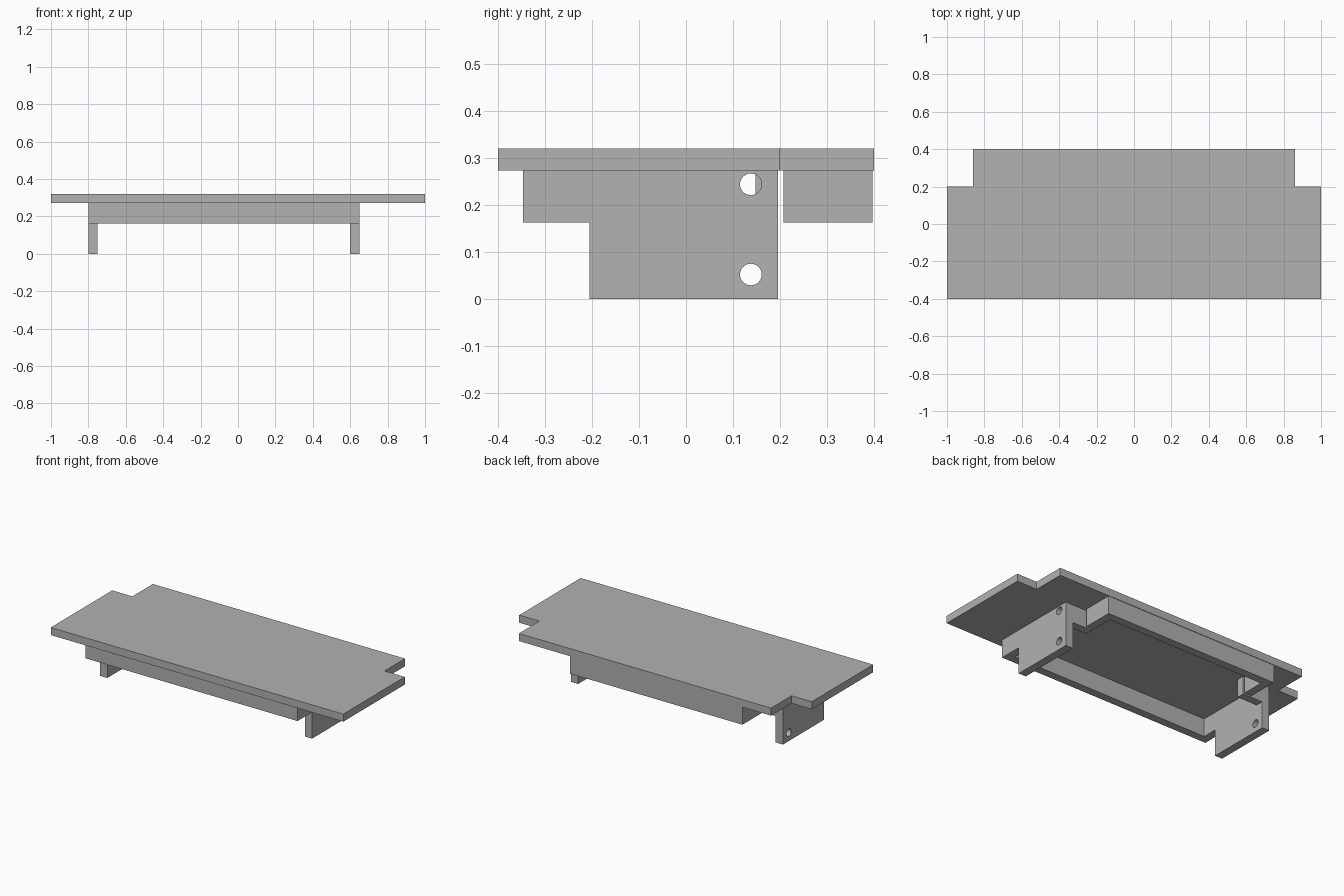
import bpy
from math import cos, sin, pi
from mathutils import Matrix

old = bpy.data.objects.get("Cube")
if old:
    bpy.data.objects.remove(old, do_unlink=True)

grey = bpy.data.materials.new("plain grey")
grey.use_nodes = True
color = (0.445, 0.445, 0.445, 1)
grey.diffuse_color = color
grey.node_tree.nodes["Principled BSDF"].inputs["Base Color"].default_value = color

UP = Matrix.Identity(4)
# Profile axes (u, v, depth) become (y, z, x)
SIDEWAYS = Matrix(((0, 0, 1, 0), (1, 0, 0, 0), (0, 1, 0, 0), (0, 0, 0, 1)))


def extrude(name, outlines, low, high, frame=UP):
    """Extrude a flat outline (later outlines are holes) from low to high."""
    curve = bpy.data.curves.new(name, "CURVE")
    curve.dimensions = "2D"
    curve.fill_mode = "BOTH"
    curve.extrude = (high - low) / 2
    for outline in outlines:
        spline = curve.splines.new("POLY")
        spline.points.add(len(outline) - 1)
        for point, (u, v) in zip(spline.points, outline):
            point.co = (u, v, 0, 1)
        spline.use_cyclic_u = True
    temp = bpy.data.objects.new(name + " profile", curve)
    bpy.context.collection.objects.link(temp)
    graph = bpy.context.evaluated_depsgraph_get()
    mesh = bpy.data.meshes.new_from_object(temp.evaluated_get(graph))
    bpy.data.objects.remove(temp, do_unlink=True)
    mesh.transform(frame @ Matrix.Translation((0, 0, (low + high) / 2)))
    mesh.materials.clear()
    mesh.materials.append(grey)
    mesh.shade_flat()
    mesh.name = name
    obj = bpy.data.objects.new(name, mesh)
    bpy.context.collection.objects.link(obj)
    return obj


def rect(x0, x1, y0, y1):
    return [(x0, y0), (x1, y0), (x1, y1), (x0, y1)]


def circle(u, v, r, n=32):
    return [(u + r * cos(2 * pi * i / n), v + r * sin(2 * pi * i / n)) for i in range(n)]


BOTTOM, DECK, TOP = 0.163, 0.273, 0.32
WALL = 0.05
LEFT, RIGHT = 0.65, -0.80            # outer faces of the brackets
TRAY_L, TRAY_R = 0.514, -0.664       # outer ends of the back rail
FRONT, BACK = -0.347, 0.397

# Top plate with two notched back corners
extrude("top_plate", [[(-1, -0.4), (1, -0.4), (1, 0.2), (0.862, 0.2),
                       (0.862, 0.4), (-0.862, 0.4), (-0.862, 0.2), (-1, 0.2)]], DECK, TOP)

# Stepped side brackets with two bolt holes each
side = [(FRONT, BOTTOM), (-0.205, BOTTOM), (-0.205, 0), (0.196, 0),
        (0.196, DECK), (FRONT, DECK)]
holes = [circle(0.138, z, 0.023) for z in (0.052, 0.244)]
extrude("left_bracket", [side] + holes, LEFT - WALL, LEFT, SIDEWAYS)
extrude("right_bracket", [side] + holes, RIGHT, RIGHT + WALL, SIDEWAYS)

# Front rail between the brackets
extrude("front_rail", [rect(RIGHT + WALL, LEFT - WALL, FRONT, FRONT + WALL)], BOTTOM, DECK)

# Short flanges turning inward from the brackets
extrude("left_flange", [rect(TRAY_L - WALL, LEFT - WALL, 0.148, 0.196)], BOTTOM, DECK)
extrude("right_flange", [rect(RIGHT + WALL, TRAY_R + WALL, 0.148, 0.196)], BOTTOM, DECK)

# U-shaped back rail with returned ends
inner_l, inner_r = TRAY_L - WALL, TRAY_R + WALL
extrude("back_rail", [[(TRAY_R, 0.208), (inner_r, 0.208), (inner_r, BACK - WALL),
                       (inner_l, BACK - WALL), (inner_l, 0.208), (TRAY_L, 0.208),
                       (TRAY_L, BACK), (TRAY_R, BACK)]], BOTTOM, DECK)
